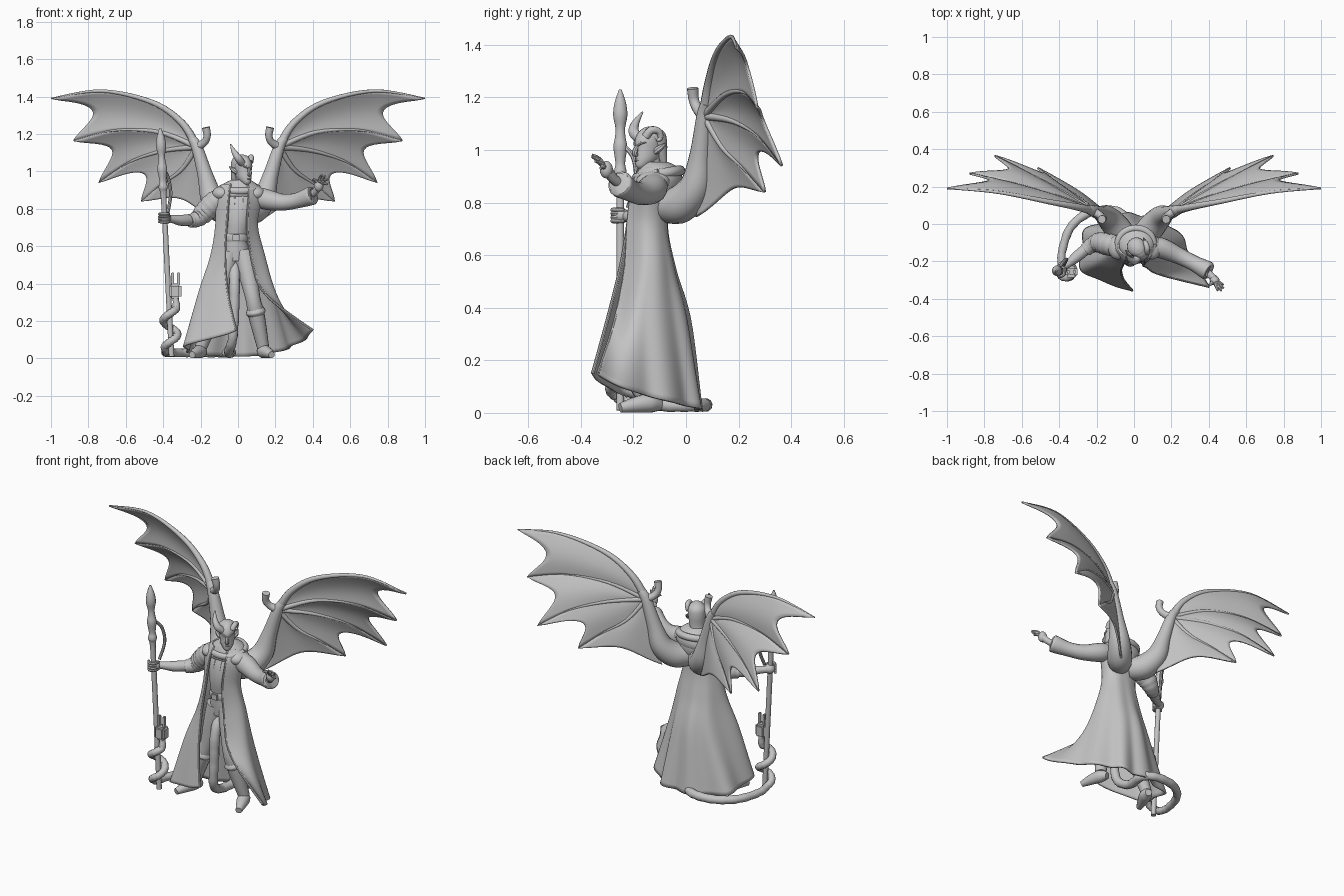
import bpy, bmesh, math
from mathutils import Vector, Matrix

cube = bpy.data.objects.get("Cube")
if cube:
    bpy.data.objects.remove(cube)

stone = bpy.data.materials.new("plain_grey")
stone.use_nodes = True
GREY = (0.55, 0.55, 0.55, 1)
stone.diffuse_color = GREY
stone.node_tree.nodes["Principled BSDF"].inputs["Base Color"].default_value = GREY
made = []
SIDES = (("left", 1), ("right", -1))


def finish(name, bm, matrix=None, thick=0):
    bmesh.ops.remove_doubles(bm, verts=bm.verts, dist=0.0002)
    bmesh.ops.recalc_face_normals(bm, faces=bm.faces)
    if matrix:
        bm.transform(matrix)
    mesh = bpy.data.meshes.new(name)
    bm.to_mesh(mesh)
    bm.free()
    mesh.materials.append(stone)
    ob = bpy.data.objects.new(name, mesh)
    bpy.context.scene.collection.objects.link(ob)
    if thick:
        mod = ob.modifiers.new("thickness", "SOLIDIFY")
        mod.thickness, mod.offset = thick, 0
    made.append(ob)


def along(points, u):
    """Smooth curve through the points, u from 0 to 1."""
    last = len(points) - 1
    i = min(int(u * last), last - 1)
    t = u * last - i
    a, b, c, d = (Vector(points[max(0, min(last, k))]) for k in range(i - 1, i + 3))
    return b + (c - a) * (t / 2) + (a * 2 - b * 5 + c * 4 - d) * (t * t / 2) \
        + (b * 3 - a - c * 3 + d) * (t ** 3 / 2)


def skin(bm, rings, closed=True):
    rows = [[bm.verts.new(p) for p in ring] for ring in rings]
    n = len(rows[0])
    for low, high in zip(rows, rows[1:]):
        for j in range(n if closed else n - 1):
            k = (j + 1) % n
            bm.faces.new((low[j], low[k], high[k], high[j]))
    if closed:
        bm.faces.new(rows[0])
        bm.faces.new(rows[-1])


def tube(name, points, side=1, sides=12, steps=6, matrix=None, bands=0):
    """Swept round limb; each point is x, y, z, radius."""
    count = (len(points) - 1) * steps
    path = [along(points, i / count) for i in range(count + 1)]
    centres = [Vector((p[0] * side, p[1], p[2])) for p in path]
    rings, across = [], None
    for i, c in enumerate(centres):
        ahead = (centres[min(i + 1, count)] - centres[max(i - 1, 0)]).normalized()
        if across is None:
            across = ahead.orthogonal()
        across = (across - ahead * across.dot(ahead)).normalized()
        up = ahead.cross(across)
        r = max(path[i][3], 0.002) * (1 + bands * (i % 3 - 1))
        rings.append([c + (across * math.cos(a) + up * math.sin(a)) * r
                      for a in (math.tau * k / sides for k in range(sides))])
    bm = bmesh.new()
    skin(bm, rings)
    finish(name, bm, matrix)


def loft(name, rows, steps=4, sides=28, matrix=None):
    """Stacked ellipses; each row is z, centre x, centre y, radius x, radius y."""
    count = (len(rows) - 1) * steps
    rings = []
    for i in range(count + 1):
        z, x, y, rx, ry = along(rows, i / count)
        rings.append([(x + rx * math.cos(a), y + ry * math.sin(a), z)
                      for a in (math.tau * k / sides for k in range(sides))])
    bm = bmesh.new()
    skin(bm, rings)
    finish(name, bm, matrix)


def blob(name, at, size):
    bm = bmesh.new()
    bmesh.ops.create_uvsphere(bm, u_segments=20, v_segments=12, radius=1)
    bm.transform(Matrix.Translation(at) @ Matrix.Diagonal((*size, 1)))
    finish(name, bm)


def block(name, at, size):
    bm = bmesh.new()
    bmesh.ops.create_cube(bm, size=1)
    bm.transform(Matrix.Translation(at) @ Matrix.Diagonal((*size, 1)))
    bmesh.ops.bevel(bm, geom=bm.edges[:], offset=min(size) * 0.2, segments=2, affect="EDGES")
    finish(name, bm)


def sheet(name, func, nu, nv, thick):
    bm = bmesh.new()
    skin(bm, [[func(i / nu, j / nv) for i in range(nu + 1)] for j in range(nv + 1)], False)
    finish(name, bm, thick=thick)


# Wings: finger bones fan out from the wrist, with scalloped webs between them
WRIST = (.22, .07, 1.13)
fingers = [
    [WRIST, (.3, .09, 1.26), (.46, .12, 1.37), (.73, .17, 1.43), (1, .19, 1.39)],
    [WRIST, (.42, .15, 1.21), (.66, .22, 1.22), (.88, .27, 1.165)],
    [WRIST, (.4, .18, 1.11), (.58, .28, 1.05), (.745, .365, .94)],
    [WRIST, (.3, .14, 1.01), (.41, .22, .93), (.515, .3, .84)],
    [WRIST, (.2, .08, .99), (.17, .07, .85), (.13, .04, .745)],
]
scallop = [.2, .25, .32, .22]


def web(first, second, depth, side):
    def point(s, t):
        t *= 1 - depth * (1 - (2 * s - 1) ** 2)
        p = along(first, t).lerp(along(second, t), s)
        p.y += .03 * math.sin(math.pi * s) * t
        p.x *= side
        return p
    return point


for word, side in SIDES:
    for i, depth in enumerate(scallop):
        sheet(f"{word}_wing_web_{i + 1}", web(fingers[i], fingers[i + 1], depth, side), 14, 22, .011)
    for i, bone in enumerate(fingers[:4]):
        thick = .024 if i == 0 else .016
        taper = [(*p, thick * (1 - .85 * k / (len(bone) - 1))) for k, p in enumerate(bone)]
        tube(f"{word}_wing_finger_{i + 1}", taper, side, 10)
    tube(f"{word}_wing_arm", [(.04, -.08, .79, .065), (.09, -.02, .795, .072), (.14, .035, .86, .062),
                              (.175, .055, .98, .042), (.22, .07, 1.13, .03), (.25, .08, 1.18, .022)], side, 16)
    tube(f"{word}_wing_thumb", [(.22, .07, 1.13, .025), (.18, .045, 1.155, .02),
                                (.165, .03, 1.19, .02), (.172, .025, 1.235, .022)], side)

# Long open coat, flaring towards the hem with folds
coat = [
    (.93, [(-.04, -.17), (-.08, -.13), (-.05, -.07), (.01, -.06), (.06, -.07), (.09, -.13), (.05, -.17)]),
    (.87, [(-.05, -.2), (-.115, -.14), (-.08, -.07), (.01, -.05), (.09, -.07), (.125, -.14), (.06, -.2)]),
    (.72, [(-.06, -.22), (-.115, -.15), (-.07, -.09), (0, -.075), (.07, -.09), (.1, -.15), (.05, -.22)]),
    (.55, [(-.07, -.25), (-.14, -.17), (-.09, -.07), (0, -.045), (.09, -.07), (.14, -.15), (.07, -.23)]),
    (.35, [(-.055, -.3), (-.2, -.21), (-.13, -.04), (0, .01), (.12, -.04), (.2, -.17), (.14, -.27)]),
    (.01, [(-.01, -.355), (-.265, -.25), (-.24, -.03), (0, .05), (.17, .01), (.31, -.17), (.4, -.335)]),
]


def coat_point(u, v):
    rows = [(*along(row, u), z) for z, row in coat]
    x, y, z = rows[-1]
    rows[-1] = (x, y, z + .14 * (2 * u - 1) ** 2)
    p = along(rows, v)
    fold = 1 + .08 * v ** 2.5 * math.sin(u * 44) * math.sin(math.pi * u)
    return Vector((p.x * fold, -.13 + (p.y + .13) * fold, p.z))


sheet("coat", coat_point, 90, 45, .012)
for word, u in (("right", 0), ("left", 1)):
    edge = [(*coat_point(u, k / 12), .007) for k in range(13)]
    tube(f"{word}_coat_trim", edge, sides=8, steps=3)

# Torso, belt and collar
loft("vest", [(.52, -.01, -.14, .065, .05), (.58, -.01, -.14, .068, .055), (.64, -.01, -.145, .058, .055),
              (.74, 0, -.15, .075, .065), (.84, .005, -.14, .09, .065), (.92, .01, -.125, .06, .045)])
loft("belt", [(.625, -.01, -.145, .062, .06), (.635, -.01, -.145, .066, .064),
              (.655, -.01, -.145, .066, .064), (.665, -.01, -.145, .062, .06)])
block("belt_buckle", (-.01, -.21, .645), (.04, .014, .035))
for word, side in SIDES:
    tube(f"{word}_vest_seam", [(side * .02 - .006, -.197, .67, .004), (side * .022, -.208, .75, .004),
                               (side * .022 + .004, -.2, .84, .004), (side * .022 + .008, -.175, .9, .004)], sides=6)
loft("hood_collar", [(.83, .005, -.09, .095, .055), (.865, .005, -.105, .115, .09), (.9, .01, -.105, .112, .09),
                     (.935, .012, -.107, .085, .075), (.955, .015, -.12, .05, .05)])
tube("collar_roll", [(.01 + .095 * math.cos(a), -.105 + .082 * math.sin(a), .908 + .014 * math.sin(a), .02)
                     for a in (math.tau * k / 12 for k in range(13))], sides=10, steps=3)
blob("hood_drape", (.01, -.062, .855), (.08, .045, .075))

# Head, turned to its left
turn = Matrix.Translation((.025, -.14, 0)) @ Matrix.Rotation(math.radians(35), 4, "Z")
loft("neck", [(.9, .01, -.12, .04, .04), (.94, .018, -.13, .032, .035), (.98, .02, -.135, .03, .035)])
loft("head", [(.928, 0, -.035, .01, .012), (.94, 0, -.03, .022, .028), (.965, 0, -.012, .036, .048),
              (1, 0, -.002, .042, .056), (1.04, 0, 0, .043, .058), (1.075, 0, .005, .03, .042),
              (1.088, 0, .008, .006, .01)], matrix=turn)
tube("nose", [(0, -.05, 1.02, .006), (0, -.064, 1, .01), (0, -.066, .985, .011), (0, -.05, .978, .006)],
     sides=8, matrix=turn)
tube("mouth", [(-.016, -.05, .96, .003), (0, -.058, .962, .006), (.016, -.05, .96, .003)], sides=8, matrix=turn)
loft("hair", [(.93, 0, .06, .03, .015), (.97, 0, .045, .04, .025), (1.02, 0, .03, .048, .042),
              (1.06, 0, .018, .047, .048), (1.082, 0, .01, .028, .034), (1.09, 0, .008, .006, .008)], matrix=turn)
tube("right_horn", [(-.026, -.03, 1.045, .02), (-.053, -.035, 1.07, .02), (-.067, -.015, 1.105, .014),
                    (-.067, .017, 1.145, .003)], matrix=turn)
tube("left_horn", [(.026, -.035, 1.05, .016), (.042, -.02, 1.075, .015), (.052, .008, 1.07, .013),
                   (.052, .016, 1.045, .01), (.05, 0, 1.035, .004)], matrix=turn)
for word, side in SIDES:
    tube(f"{word}_ear", [(.036, 0, .99, .01), (.05, .012, 1.005, .013), (.058, .04, 1.025, .003)],
         side, 8, matrix=turn)
    tube(f"{word}_brow", [(.006, -.058, 1.017, .005), (.02, -.053, 1.026, .006), (.034, -.038, 1.03, .003)],
         side, 8, matrix=turn)
    blob(f"{word}_shoulder_cape", (side * .092 + .005, -.125, .88), (.052, .065, .04))

# Arms and hands
tube("right_sleeve", [(-.08, -.12, .87, .05), (-.13, -.11, .83, .06), (-.18, -.1, .78, .056),
                      (-.22, -.11, .745, .044), (-.26, -.14, .735, .035)], sides=16, bands=.035)
tube("right_forearm", [(-.24, -.12, .74, .03), (-.3, -.17, .738, .03), (-.35, -.21, .745, .022),
                       (-.39, -.235, .75, .02)])
blob("right_fist", (-.39, -.245, .75), (.032, .032, .028))
for i in range(4):
    z = .73 + .014 * i
    tube(f"right_finger_{i + 1}", [(-.37, -.235, z, .008), (-.375, -.27, z, .009), (-.4, -.278, z, .009),
                                   (-.422, -.255, z, .007)], sides=8)
tube("left_sleeve", [(.09, -.12, .87, .05), (.15, -.13, .85, .055), (.24, -.17, .835, .045),
                     (.32, -.21, .845, .042), (.395, -.25, .87, .05), (.4, -.253, .872, .03)], sides=16)
tube("left_wrist", [(.38, -.25, .87, .022), (.41, -.275, .89, .019), (.43, -.295, .915, .021)])
blob("left_palm", (.432, -.303, .925), (.026, .025, .033))
for i, tip in enumerate([(.478, -.325, .93), (.48, -.345, .957), (.468, -.358, .975), (.447, -.357, .982),
                         (.398, -.33, .955)]):
    base = Vector((.432, -.303, .927))
    middle = base.lerp(tip, .55) + Vector((0, 0, .008))
    tube(f"left_finger_{i + 1}", [(*base, .012), (*middle, .01), (*tip, .005)], sides=8)

# Legs and boots
legs = {"left": [(.03, -.14, .57), (.08, -.19, .32), (.135, -.135, .055)],
        "right": [(-.045, -.14, .57), (-.1, -.15, .32), (-.2, -.13, .055)]}
for word, side in SIDES:
    hip, knee, ankle = map(Vector, legs[word])
    tube(f"{word}_leg", [(*hip, .056), (*hip.lerp(knee, .5), .05), (*knee, .04),
                         (*knee.lerp(ankle, .35), .044), (*ankle, .032)], sides=16)
    tube(f"{word}_boot_cuff", [(*knee.lerp(ankle, t), r) for t, r in ((.2, .045), (.27, .054), (.34, .043))])
    x, y, z = ankle
    tube(f"{word}_boot_foot", [(x - side * .015, y + .04, .028, .02), (x, y, .037, .036),
                               (x + side * .022, y - .055, .031, .031), (x + side * .045, y - .115, .019, .018)])

# Staff with a spear-like head
foot, head = Vector((-.355, -.25, .01)), Vector((-.416, -.25, 1.23))
shape = [(0, .015), (.2, .015), (.5, .015), (.7, .016), (.74, .025), (.77, .019), (.82, .027), (.85, .021),
         (.88, .019), (.92, .028), (.96, .022), (1, .005)]
tube("staff", [(*foot.lerp(head, t), r) for t, r in shape], sides=12, steps=4)
tube("staff_strap", [(-.405, -.24, 1.02, .009), (-.375, -.2, .97, .009), (-.36, -.19, .88, .009),
                     (-.375, -.22, .78, .009)], sides=8)

# Banded tail, running behind the coat and winding up the staff
tail = [(-.02, -.12, .54, .03), (-.018, -.19, .42, .03), (-.02, -.2, .25, .027), (-.03, -.19, .1, .026),
        (-.05, -.1, .035, .026), (-.04, .02, .03, .026), (-.11, .072, .03, .025), (-.24, .06, .03, .024),
        (-.34, -.02, .03, .023), (-.385, -.15, .03, .022)]
for k in range(11):
    a = math.pi * .8 + k * math.pi / 3.2
    tail.append((-.356 - .001 * k + .037 * math.cos(a), -.25 + .037 * math.sin(a), .04 + .023 * k, .021))
tail.append((-.335, -.25, .33, .015))
tube("tail", tail, sides=10, bands=.05)
block("tail_tip", (-.335, -.255, .36), (.065, .06, .08))
for i, x in enumerate((-.35, -.318)):
    block(f"tail_prong_{i + 1}", (x, -.255, .425), (.014, .02, .07))

# Smooth shading with sharp edges kept
bpy.ops.object.select_all(action="DESELECT")
for ob in made:
    ob.select_set(True)
bpy.context.view_layer.objects.active = made[0]
bpy.ops.object.shade_smooth_by_angle(angle=math.radians(40))
